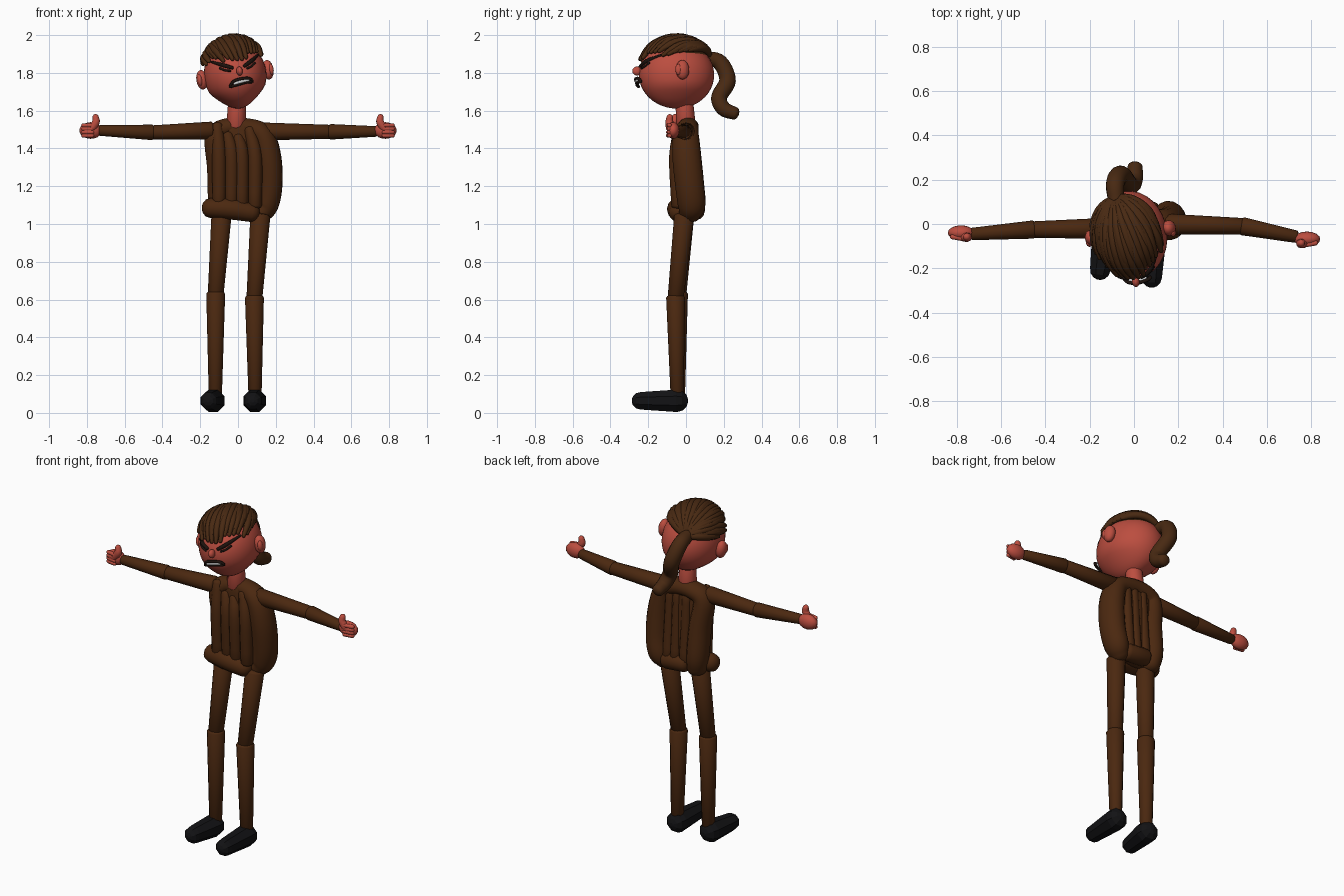
import bpy, bmesh, math, random
from mathutils import Vector, Matrix

random.seed(4)
if "Cube" in bpy.data.objects:
    bpy.data.objects.remove(bpy.data.objects["Cube"], do_unlink=True)


def material(name, rgb):
    m = bpy.data.materials.new(name)
    m.use_nodes = True
    m.diffuse_color = (*rgb, 1)
    node = next(n for n in m.node_tree.nodes if n.type == 'BSDF_PRINCIPLED')
    node.inputs["Base Color"].default_value = (*rgb, 1)
    return m


CLOTH = material("brown_cloth", (0.07, 0.021, 0.005))
HAIR = material("brown_hair", (0.065, 0.022, 0.006))
SKIN = material("red_skin", (0.50, 0.075, 0.05))
SHOE = material("black_shoe", (0.006, 0.006, 0.007))
DARK = material("dark_line", (0.012, 0.006, 0.004))
TEETH = material("teeth_white", (0.65, 0.65, 0.65))

# Head frame: turned and tilted towards its left
HEAD = (Matrix.Translation((-0.015, -0.05, 1.79))
        @ Matrix.Rotation(math.radians(7), 4, 'Z')
        @ Matrix.Rotation(math.radians(-8.6), 4, 'Y'))
SIZE = Vector((0.165, 0.2, 0.18))


def finish(name, bm, mats, smooth=True, frame=None):
    bmesh.ops.recalc_face_normals(bm, faces=bm.faces)
    if frame:
        bm.transform(frame)
    mesh = bpy.data.meshes.new(name)
    bm.to_mesh(mesh)
    bm.free()
    for m in mats:
        mesh.materials.append(m)
    for p in mesh.polygons:
        p.use_smooth = smooth
    ob = bpy.data.objects.new(name, mesh)
    bpy.context.collection.objects.link(ob)
    return ob


def smooth_path(pts, steps):
    """Catmull-Rom through points of (x, y, z, radius)."""
    v = [Vector(p) for p in pts]
    v = [2 * v[0] - v[1]] + v + [2 * v[-1] - v[-2]]
    out = []
    for a, b, c, d in zip(v, v[1:], v[2:], v[3:]):
        for i in range(steps):
            t = i / steps
            out.append(0.5 * (2 * b + (c - a) * t + (2 * a - 5 * b + 4 * c - d) * t * t
                              + (3 * b - a - 3 * c + d) * t ** 3))
    return out + [v[-2]]


def tube(name, pts, mat, sides=12, steps=4, dome=0.6, squash=1, smooth=True, frame=None):
    """Tapered tube with domed ends; squash scales the section in y."""
    path = smooth_path(pts, steps if len(pts) > 2 else 1)
    pos, rad = [p.to_3d() for p in path], [p.w for p in path]
    n = len(pos)
    tan = [(pos[min(i + 1, n - 1)] - pos[max(i - 1, 0)]).normalized() for i in range(n)]
    rings = [(pos[i], rad[i], tan[i]) for i in range(n)]
    for a in map(math.radians, (30, 58, 80)):
        r0, r1 = rad[0], rad[-1]
        rings.insert(0, (pos[0] - tan[0] * r0 * dome * math.sin(a), r0 * math.cos(a), tan[0]))
        rings.append((pos[-1] + tan[-1] * r1 * dome * math.sin(a), r1 * math.cos(a), tan[-1]))
    bm = bmesh.new()
    side = tan[0].orthogonal().normalized()
    loops = []
    for p, r, t in rings:
        side = (side - t * side.dot(t)).normalized()
        other = t.cross(side)
        loop = []
        for k in range(sides):
            a = math.tau * (k + 0.5) / sides
            off = (side * math.cos(a) + other * math.sin(a)) * r
            off.y *= squash
            loop.append(bm.verts.new(p + off))
        loops.append(loop)
    for a, b in zip(loops, loops[1:]):
        for k in range(sides):
            j = (k + 1) % sides
            bm.faces.new((a[k], a[j], b[j], b[k]))
    bm.faces.new(loops[0])
    bm.faces.new(loops[-1])
    return finish(name, bm, [mat], smooth, frame)


def ball(name, center, size, mat, frame=None, seg=16):
    bm = bmesh.new()
    bmesh.ops.create_uvsphere(bm, u_segments=seg, v_segments=seg * 2 // 3, radius=1)
    bm.transform(Matrix.Translation(center) @ Matrix.Diagonal((*size, 1)))
    return finish(name, bm, [mat], True, frame)


def on_face(x, z, lift=0.0):
    """Point on the front of the head, in head space."""
    y = -SIZE.y * math.sqrt(max(0, 1 - (x / SIZE.x) ** 2 - (z / SIZE.z) ** 2))
    return (x, y - lift, z)


# Head: tapered jaw, hair colour on the scalp
bm = bmesh.new()
bmesh.ops.create_uvsphere(bm, u_segments=32, v_segments=22, radius=1)
for f in bm.faces:
    c = f.calc_center_median()
    f.material_index = int(c.z > 0.62 - 0.12 * c.y)
for v in bm.verts:
    if v.co.z < -0.45:
        v.co.x *= 1 + 0.5 * (v.co.z + 0.45)
    v.co *= SIZE
finish("head", bm, [SKIN, HAIR], True, HEAD)
tube("neck", [(-0.01, 0.0, 1.52, 0.052), (-0.005, -0.01, 1.66, 0.046)], SKIN)
ball("nose", on_face(0, 0.02, 0.012), (0.017, 0.025, 0.024), SKIN, HEAD)

for s, tag in ((1, "left"), (-1, "right")):
    ball(tag + "_ear", (s * 0.178, 0.01, 0.0), (0.03, 0.036, 0.052), SKIN, HEAD)
    ball(tag + "_ear_hollow", (s * 0.192, -0.012, 0.0), (0.014, 0.018, 0.03), SKIN, HEAD)
    # Angry brow and narrow eye
    tube(tag + "_brow", [(*on_face(s * x, z, 0.004), r) for x, z, r in
                         ((0.032, 0.042, 0.009), (0.075, 0.062, 0.011), (0.125, 0.088, 0.006))],
         DARK, 8, frame=HEAD)
    tube(tag + "_eye", [(*on_face(s * x, z, 0.001), 0.006) for x, z in
                        ((0.045, 0.028), (0.07, 0.034), (0.095, 0.05))], DARK, 8, frame=HEAD)

# Mouth: snarling lip around a strip of teeth
lip = ((-0.06, -0.055), (-0.04, -0.03), (0.0, -0.022), (0.045, -0.026), (0.06, -0.045),
       (0.03, -0.044), (-0.025, -0.05), (-0.06, -0.055))
tube("lips", [(*on_face(x, z, 0.02), 0.008) for x, z in lip], DARK, 8, frame=HEAD)
tube("teeth", [(*on_face(x, z, 0.016), 0.011) for x, z in
               ((-0.035, -0.042), (0.0, -0.036), (0.04, -0.035))], TEETH, 8, frame=HEAD)

# Hair strands combed from the tie at the back to a ragged fringe
root = Vector((-0.17, 0.86, 0.52)).normalized()


def strand(name, angle, height, lift, thick):
    flat = math.sqrt(1 - height * height)
    end = Vector((math.sin(angle) * flat, -math.cos(angle) * flat, height))
    pts = []
    for i in range(6):
        t = i / 5
        d = root.slerp(end, t) * (1.03 + lift * math.sin(math.pi * t * 0.8))
        r = thick * (0.65, 0.9, 1, 1, 0.9, 0.5)[i]
        pts.append((d.x * SIZE.x, d.y * SIZE.y, d.z * SIZE.z, r))
    tube(name, pts, HAIR, 8, 3, 1, frame=HEAD)


for i in range(25):
    a = math.radians(-108 + 9 * i)
    strand("fringe_strand", a, 0.5 + random.uniform(-0.1, 0.1), 0.07, 0.021)
for i in range(13):
    a = math.radians(-96 + 16 * i)
    strand("crown_strand", a, 0.68 + random.uniform(-0.06, 0.06), 0.09, 0.02)

# Ponytail
tube("ponytail", [(-0.08, 0.10, 1.88, 0.036), (-0.085, 0.18, 1.855, 0.042),
                  (-0.06, 0.22, 1.76, 0.044), (-0.02, 0.175, 1.67, 0.042),
                  (0.0, 0.20, 1.61, 0.04), (0.005, 0.26, 1.585, 0.034)], HAIR, 14, 6)

# Coat: core, thick horseshoe edge, folds and hip roll
tube("coat_core", [(0.0, 0.0, 1.52, 0.11), (0.01, 0.0, 1.4, 0.13), (0.02, 0.01, 1.2, 0.13),
                   (0.02, 0.015, 1.06, 0.13)], CLOTH, 20, 4, 0.2, 0.42)
tube("coat_edge", [(-0.09, 0.02, 1.06, 0.055), (-0.10, 0.03, 1.14, 0.06),
                   (-0.105, 0.015, 1.3, 0.06), (-0.12, 0.0, 1.46, 0.056),
                   (-0.06, 0.01, 1.51, 0.05), (0.05, 0.01, 1.51, 0.05),
                   (0.13, 0.0, 1.47, 0.06), (0.163, 0.005, 1.35, 0.067),
                   (0.168, 0.02, 1.2, 0.067), (0.15, 0.03, 1.1, 0.064),
                   (0.12, 0.02, 1.05, 0.05)], CLOTH, 16, 5, 0.7, 1.15)
for x, top, lean in ((-0.11, 1.52, 0.01), (-0.055, 1.47, 0.02), (0.0, 1.46, 0.02),
                     (0.06, 1.5, 0.03)):
    tube("front_fold", [(x, -0.03, top, 0.03), (x + lean, -0.052, 1.36, 0.037),
                        (x + lean, -0.042, 1.1, 0.036)], CLOTH)
for x in (-0.03, 0.03, 0.08):
    tube("back_fold", [(x, 0.03, 1.48, 0.028), (x, 0.04, 1.3, 0.03), (x, 0.05, 1.1, 0.035)], CLOTH)
tube("hip_roll", [(-0.15, -0.03, 1.085, 0.052), (-0.04, -0.045, 1.08, 0.056),
                  (0.075, -0.04, 1.06, 0.05)], CLOTH, 12, 4, 0.8)
tube("back_roll", [(-0.03, 0.05, 1.08, 0.05), (0.09, 0.05, 1.07, 0.05)], CLOTH)

# Arms and thumbs-up fists
for tag, s, shoulder, elbow, wrist, hand in (
        ("left", 1, (0.14, 0.0, 1.49), (0.49, -0.01, 1.488), (0.73, -0.057, 1.49), (0.78, -0.068, 1.495)),
        ("right", -1, (-0.14, -0.02, 1.495), (-0.455, -0.025, 1.485), (-0.73, -0.045, 1.495),
         (-0.78, -0.04, 1.495))):
    tube(tag + "_upper_arm", [(*shoulder, 0.047), (*elbow, 0.037)], CLOTH, dome=0.3)
    tube(tag + "_forearm", [(*elbow, 0.041), (*wrist, 0.028)], CLOTH, dome=0.4)
    h = Vector(hand)
    ball(tag + "_fist", h, (0.06, 0.034, 0.044), SKIN)
    for k in range(4):
        z = 0.027 - 0.018 * k
        tube(tag + "_finger", [(*(h + Vector((s * 0.038, -0.018, z))), 0.012),
                               (*(h + Vector((-s * 0.008, -0.027, z))), 0.011)], SKIN, 8, dome=1)
    tube(tag + "_thumb", [(*(h + Vector((-s * 0.01, -0.018, 0.015))), 0.021),
                          (*(h + Vector((-s * 0.028, -0.02, 0.045))), 0.021),
                          (*(h + Vector((-s * 0.026, -0.018, 0.07))), 0.017)], SKIN, 10, dome=1)

# Legs and shoes
for tag, hip, knee, ankle, heel, toe in (
        ("left", (0.118, -0.01, 1.04), (0.087, -0.055, 0.61), (0.09, -0.047, 0.1),
         (0.088, -0.05), (0.08, -0.24)),
        ("right", (-0.088, -0.01, 1.04), (-0.118, -0.04, 0.63), (-0.12, -0.04, 0.1),
         (-0.13, -0.05), (-0.152, -0.205))):
    tube(tag + "_thigh", [(*hip, 0.053), (*knee, 0.042)], CLOTH, dome=0.3)
    tube(tag + "_shin", [(*knee, 0.05), (*ankle, 0.035)], CLOTH, dome=0.4)
    tube(tag + "_shoe", [(*heel, 0.064, 0.064), (*toe, 0.064, 0.05)], SHOE, 8, dome=0.95, smooth=False)
